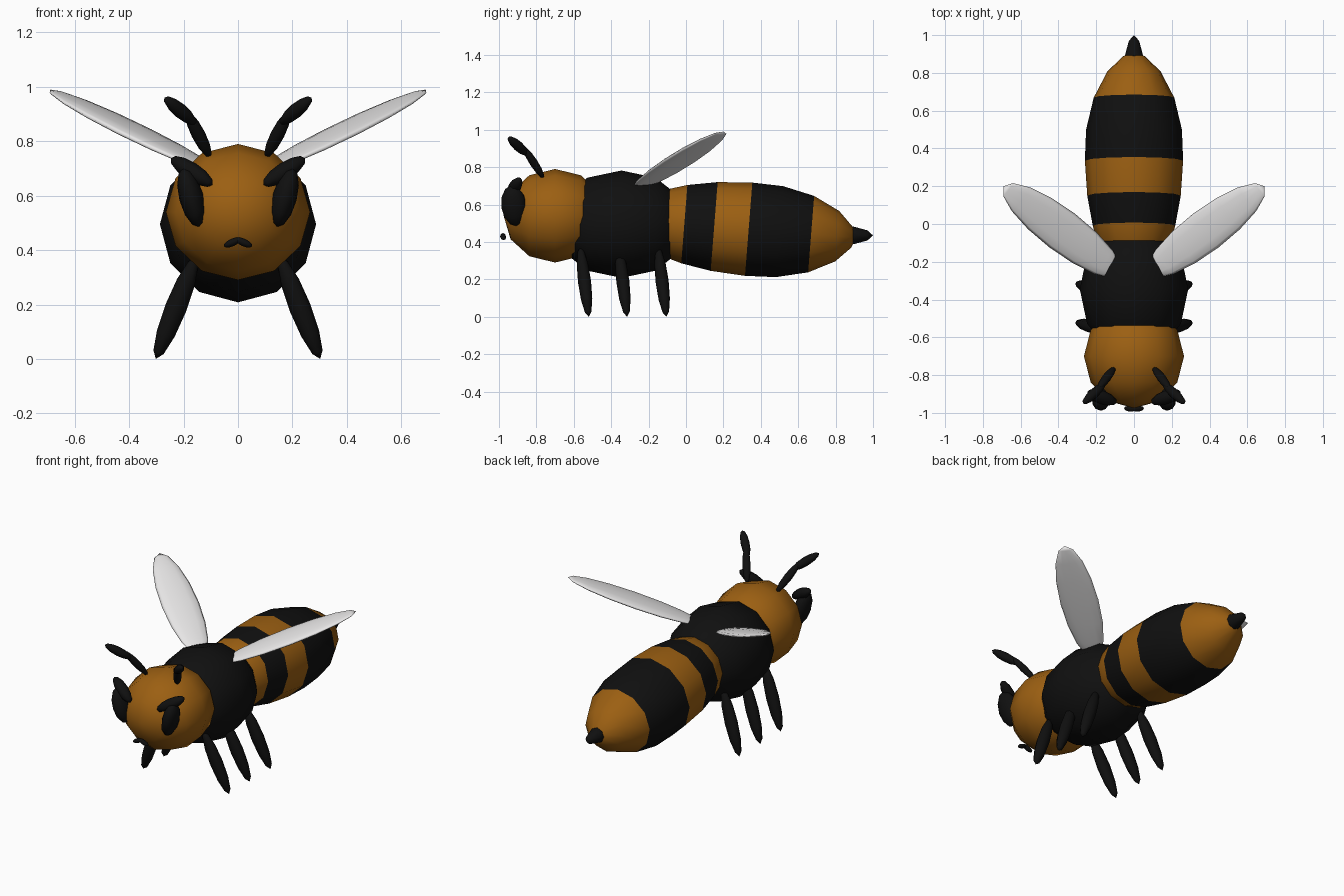
import bpy, bmesh, math
from mathutils import Vector, Matrix

cube = bpy.data.objects.get("Cube")
if cube:
    bpy.data.objects.remove(cube, do_unlink=True)


def material(name, rgb):
    m = bpy.data.materials.new(name)
    m.use_nodes = True
    col = (*rgb, 1)
    m.diffuse_color = col
    bsdf = m.node_tree.nodes["Principled BSDF"]
    bsdf.inputs["Base Color"].default_value = col
    bsdf.inputs["Roughness"].default_value = 0.8
    return m


ORANGE = material("amber", (0.33, 0.115, 0.006))
BLACK = material("black", (0.005, 0.005, 0.005))
WHITE = material("wing_white", (0.8, 0.79, 0.79))


def finish(name, bm, mats):
    bmesh.ops.recalc_face_normals(bm, faces=bm.faces)
    for f in bm.faces:
        f.smooth = True
    me = bpy.data.meshes.new(name)
    bm.to_mesh(me)
    bm.free()
    for m in mats:
        me.materials.append(m)
    ob = bpy.data.objects.new(name, me)
    bpy.context.collection.objects.link(ob)
    return ob


def spindle(name, a, b, wide, thick, mat, across=(1, 0, 0), seg=12, rings=6):
    """Ellipsoid with its poles at a and b; 'wide' is measured along 'across'."""
    a, b = Vector(a), Vector(b)
    axis = (b - a).normalized()
    u = Vector(across)
    u = (u - axis * u.dot(axis)).normalized()
    v = axis.cross(u)
    frame = Matrix((u * wide, v * thick, (b - a) / 2)).transposed().to_4x4()
    bm = bmesh.new()
    bmesh.ops.create_uvsphere(bm, u_segments=seg, v_segments=rings, radius=1,
                              matrix=Matrix.Translation((a + b) / 2) @ frame)
    return finish(name, bm, [mat])


def lathe(name, profile, mats, rule, place, seg=12):
    """Closed body of revolution about y from (y, radius) points."""
    bm = bmesh.new()
    rows = []
    for y, r in profile:
        if r == 0:
            rows.append([bm.verts.new((0, y, 0))] * seg)
        else:
            rows.append([bm.verts.new((r * math.sin(t), y, r * math.cos(t)))
                         for t in (math.tau * i / seg for i in range(seg))])
    for k in range(len(rows) - 1):
        mid = (profile[k][0] + profile[k + 1][0]) / 2
        for i in range(seg):
            j = (i + 1) % seg
            ring = [rows[k][i], rows[k][j], rows[k + 1][j], rows[k + 1][i]]
            f = bm.faces.new(list(dict.fromkeys(ring)))
            f.material_index = rule(mid)
    bm.transform(place)
    return finish(name, bm, mats)


# Head and thorax
spindle("head", (0, -0.975, 0.54), (0, -0.425, 0.54), 0.265, 0.25, ORANGE)
spindle("thorax", (0, -0.71, 0.495), (0, 0.02, 0.495), 0.287, 0.287, BLACK)

# Banded abdomen, drooping slightly to the rear
BAND_EDGES = (-0.01, 0.15, 0.335, 0.67)
droop = (Matrix.Translation((0, 0.35, 0.467)) @ Matrix.Rotation(math.radians(-4.5), 4, 'X')
         @ Matrix.Diagonal((1.04, 1, 1, 1)) @ Matrix.Translation((0, -0.35, 0)))
lathe("abdomen",
      [(-0.22, 0), (-0.2, 0.12), (-0.1, 0.183), (-0.01, 0.21), (0.15, 0.238),
       (0.335, 0.25), (0.5, 0.244), (0.67, 0.205), (0.81, 0.135), (0.89, 0.055), (0.91, 0)],
      [ORANGE, BLACK], lambda y: sum(y > e for e in BAND_EDGES) % 2, droop)

# Stinger
lathe("stinger", [(0.86, 0), (0.87, 0.052), (0.9, 0.046), (0.97, 0.027), (1.0, 0)],
      [BLACK], lambda y: 0, Matrix.Translation((0, 0, 0.435)), seg=8)

# Paired parts
for side, s in (("left", 1), ("right", -1)):
    def pair(name, a, b, wide, thick, mat, across=(1, 0, 0), **kw):
        flip = lambda p: (p[0] * s, p[1], p[2])
        spindle(f"{side}_{name}", flip(a), flip(b), wide, thick, mat, flip(across), **kw)

    # Wings
    pair("wing", (0.07, -0.27, 0.68), (0.69, 0.2, 0.99), 0.112, 0.02, WHITE,
         across=(0.6, -0.8, 0), seg=12, rings=8)

    # Legs
    for label, y in (("front", -0.52), ("middle", -0.315), ("hind", -0.105)):
        pair(f"{label}_leg", (0.302, y, 0), (0.155, y - 0.045, 0.375), 0.04, 0.035, BLACK, seg=8)

    # Eyes and brows
    pair("eye", (0.143, -0.905, 0.485), (0.2, -0.935, 0.702), 0.045, 0.068, BLACK)
    pair("brow", (0.093, -0.945, 0.64), (0.247, -0.89, 0.738), 0.034, 0.036, BLACK,
         across=(0, 0, 1), seg=8)

    # Two-part antennae
    pair("antenna_stalk", (0.103, -0.76, 0.74), (0.188, -0.87, 0.91), 0.026, 0.022, BLACK, seg=8)
    pair("antenna_tip", (0.155, -0.845, 0.865), (0.27, -0.95, 0.96), 0.027, 0.027, BLACK, seg=8)

    # Mouth halves
    pair("mouth", (-0.012, -0.98, 0.443), (0.052, -0.975, 0.414), 0.014, 0.016, BLACK,
         across=(0, 0, 1), seg=8)
